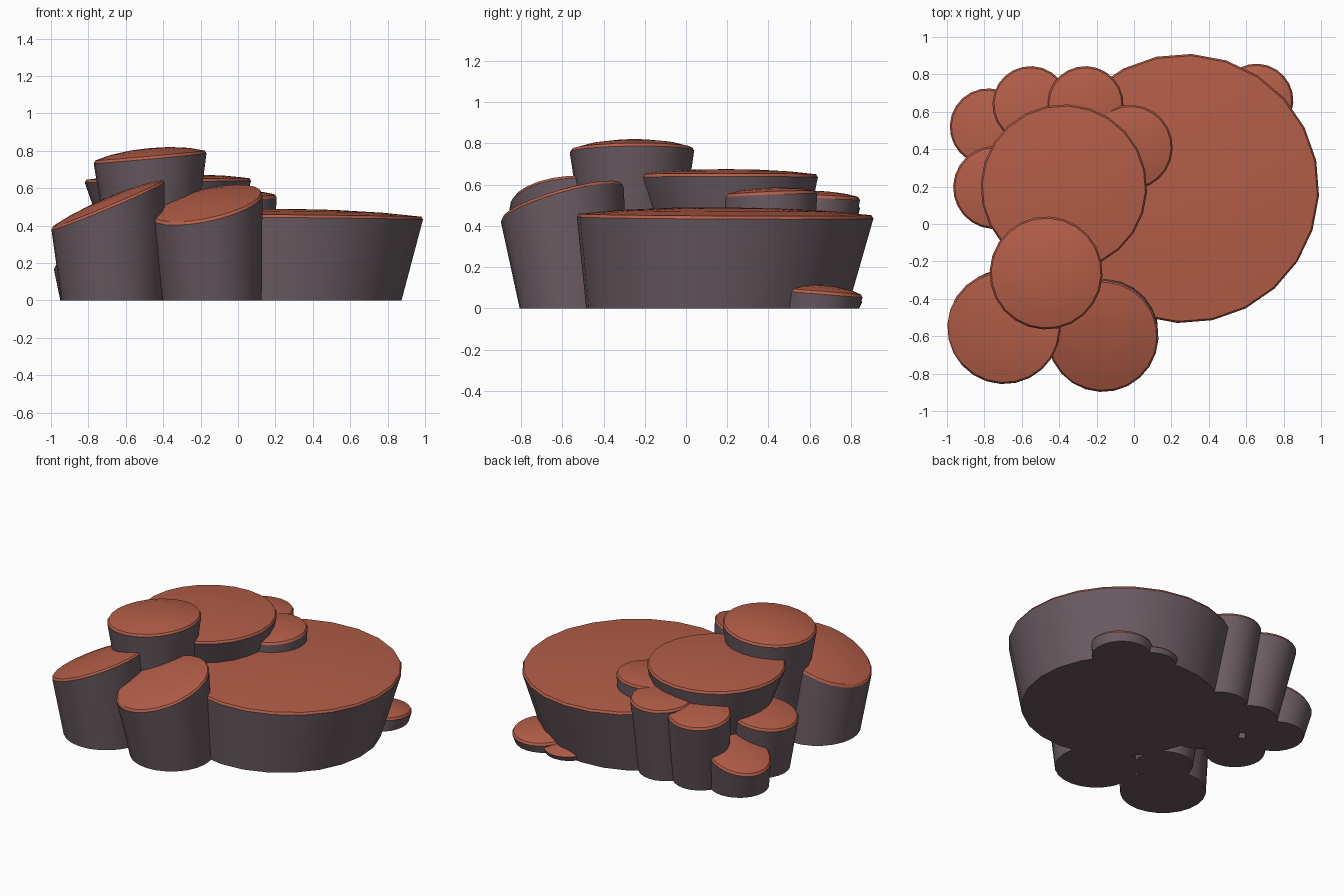
import bpy, bmesh, math

if "Cube" in bpy.data.objects:
    bpy.data.objects.remove(bpy.data.objects["Cube"])

SIDES = 24


def material(name, rgb):
    m = bpy.data.materials.new(name)
    m.diffuse_color = (*rgb, 1)
    m.use_nodes = True
    m.node_tree.nodes["Principled BSDF"].inputs["Base Color"].default_value = m.diffuse_color
    return m


STONE = material("dark_stone", (0.147, 0.107, 0.125))
CAP = material("red_cap", (0.45, 0.11, 0.065))


def column(name, top, r_top, base, r_base, z, slope=(0, 0), dome=0.03):
    """Tapered, leaning stone pillar with a tilted, gently domed red cap."""
    bm = bmesh.new()
    lip = min(0.015, z * 0.2)

    def point(f, a, dz):
        dx, dy = f * r_top * math.cos(a), f * r_top * math.sin(a)
        return (top[0] + dx, top[1] + dy,
                z + slope[0] * dx + slope[1] * dy + dz)

    angles = [2 * math.pi * i / SIDES + math.radians(12) for i in range(SIDES)]
    rings = [[bm.verts.new((base[0] + r_base * math.cos(a),
                            base[1] + r_base * math.sin(a), 0)) for a in angles]]
    inset = 1 - 0.009 / r_top
    for f, dz in ((1, -lip), (inset, 0), (0.7, dome * 0.55), (0.35, dome * 0.9)):
        rings.append([bm.verts.new(point(f, a, dz)) for a in angles])
    for k in range(len(rings) - 1):
        for i in range(SIDES):
            j = (i + 1) % SIDES
            f = bm.faces.new((rings[k][i], rings[k][j], rings[k + 1][j], rings[k + 1][i]))
            f.material_index = 1 if k else 0
    bm.faces.new(rings[0][::-1])
    peak = bm.verts.new(point(0, 0, dome))
    for i in range(SIDES):
        f = bm.faces.new((rings[-1][i], rings[-1][(i + 1) % SIDES], peak))
        f.material_index = 1
    mesh = bpy.data.meshes.new(name)
    bm.to_mesh(mesh)
    bm.free()
    mesh.materials.append(STONE)
    mesh.materials.append(CAP)
    ob = bpy.data.objects.new(name, mesh)
    bpy.context.collection.objects.link(ob)
    bpy.ops.object.select_all(action='DESELECT')
    ob.select_set(True)
    bpy.context.view_layer.objects.active = ob
    bpy.ops.object.shade_smooth_by_angle(angle=math.radians(30))


# Main plateaus
column("large_plateau", (0.27, 0.19), 0.72, (0.24, 0.15), 0.635, 0.455, (-0.01, -0.005), 0.035)
column("middle_plateau", (-0.375, 0.195), 0.445, (-0.35, 0.26), 0.25, 0.65, (0.01, 0), 0.025)
column("summit_column", (-0.47, -0.262), 0.302, (-0.46, -0.26), 0.19, 0.775, (0.09, 0.012), 0.04)

# Front pillars
column("front_left_pillar", (-0.695, -0.553), 0.303, (-0.67, -0.51), 0.275, 0.52, (0.42, 0.05), 0.03)
column("front_right_pillar", (-0.167, -0.6), 0.298, (-0.14, -0.54), 0.267, 0.52, (0.2, 0.28), 0.03)

# Rear ledges and pillars
column("rear_ledge", (-0.02, 0.41), 0.227, (-0.02, 0.40), 0.2, 0.56, (0.03, 0.04), 0.025)
column("back_right_pillar", (-0.26, 0.64), 0.204, (-0.24, 0.56), 0.18, 0.55, (0, -0.05), 0.02)
column("back_middle_pillar", (-0.553, 0.64), 0.204, (-0.50, 0.55), 0.18, 0.52, (0.05, -0.1), 0.02)
column("back_left_pillar", (-0.78, 0.52), 0.205, (-0.76, 0.49), 0.19, 0.245, (0.3, -0.1), 0.02)
column("left_pillar", (-0.745, 0.195), 0.222, (-0.70, 0.17), 0.19, 0.4, (0.15, 0), 0.02)

# Low boulders at the back right
column("low_stone", (0.655, 0.66), 0.197, (0.65, 0.65), 0.188, 0.083, (0, -0.08), 0.03)
column("tiny_stone", (0.43, 0.69), 0.165, (0.43, 0.685), 0.155, 0.05, (0, -0.05), 0.02)
